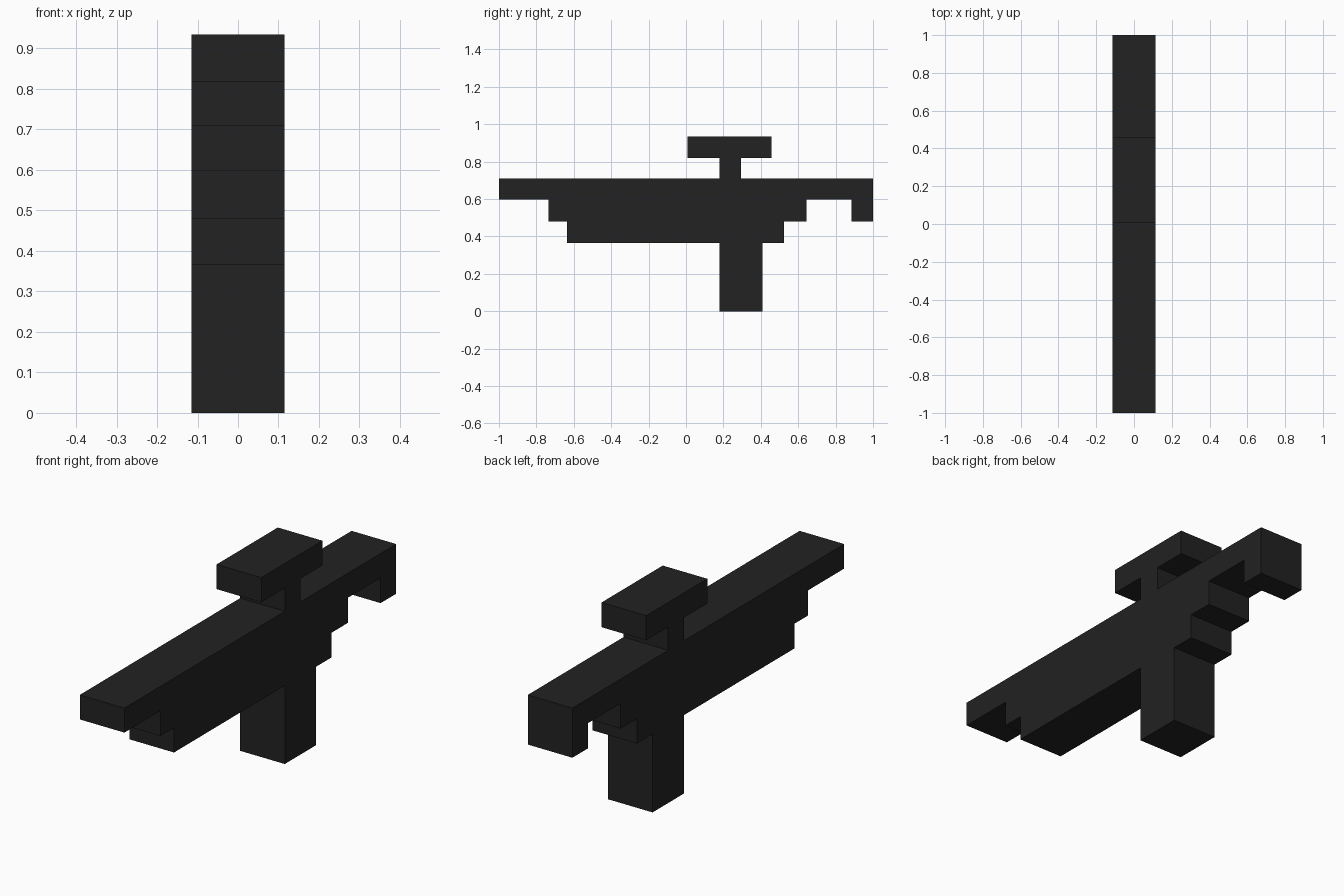
import bpy
import bmesh

HALF_WIDTH = 0.115

cube = bpy.data.objects.get("Cube")
if cube:
    bpy.data.objects.remove(cube, do_unlink=True)

# Single matte near-black colour
black = bpy.data.materials.new("near_black")
black.use_nodes = True
colour = (0.016, 0.016, 0.016, 1.0)
black.diffuse_color = colour
bsdf = black.node_tree.nodes["Principled BSDF"]
bsdf.inputs["Base Color"].default_value = colour
bsdf.inputs["Roughness"].default_value = 0.8


def slab(name, profile):
    """Extrude a (y, z) side profile across the full width."""
    bm = bmesh.new()
    side = bm.faces.new([bm.verts.new((-HALF_WIDTH, y, z)) for y, z in profile])
    out = bmesh.ops.extrude_face_region(bm, geom=[side])
    moved = [v for v in out["geom"] if isinstance(v, bmesh.types.BMVert)]
    bmesh.ops.translate(bm, vec=(2 * HALF_WIDTH, 0, 0), verts=moved)
    bmesh.ops.recalc_face_normals(bm, faces=bm.faces)
    mesh = bpy.data.meshes.new(name)
    bm.to_mesh(mesh)
    bm.free()
    mesh.materials.append(black)
    obj = bpy.data.objects.new(name, mesh)
    bpy.context.collection.objects.link(obj)
    return obj


def box(name, y0, y1, z0, z1):
    return slab(name, [(y0, z0), (y1, z0), (y1, z1), (y0, z1)])


# Levels shared by neighbouring parts
BELLY, STEP, BARREL, TOP, SIGHT = 0.365, 0.48, 0.597, 0.711, 0.819

# Long body: barrel, stepped underside and hooked stock
slab("body", [
    (-1, TOP), (-1, BARREL), (-0.735, BARREL), (-0.735, STEP),
    (-0.635, STEP), (-0.635, BELLY), (0.525, BELLY), (0.525, STEP),
    (0.645, STEP), (0.645, BARREL), (0.885, BARREL), (0.885, STEP),
    (1, STEP), (1, TOP),
])

# Handle below the body
box("grip", 0.18, 0.41, 0, BELLY)

# Sight on its narrow post
box("sight_post", 0.18, 0.295, TOP, SIGHT)
box("sight", 0.007, 0.457, SIGHT, 0.934)
